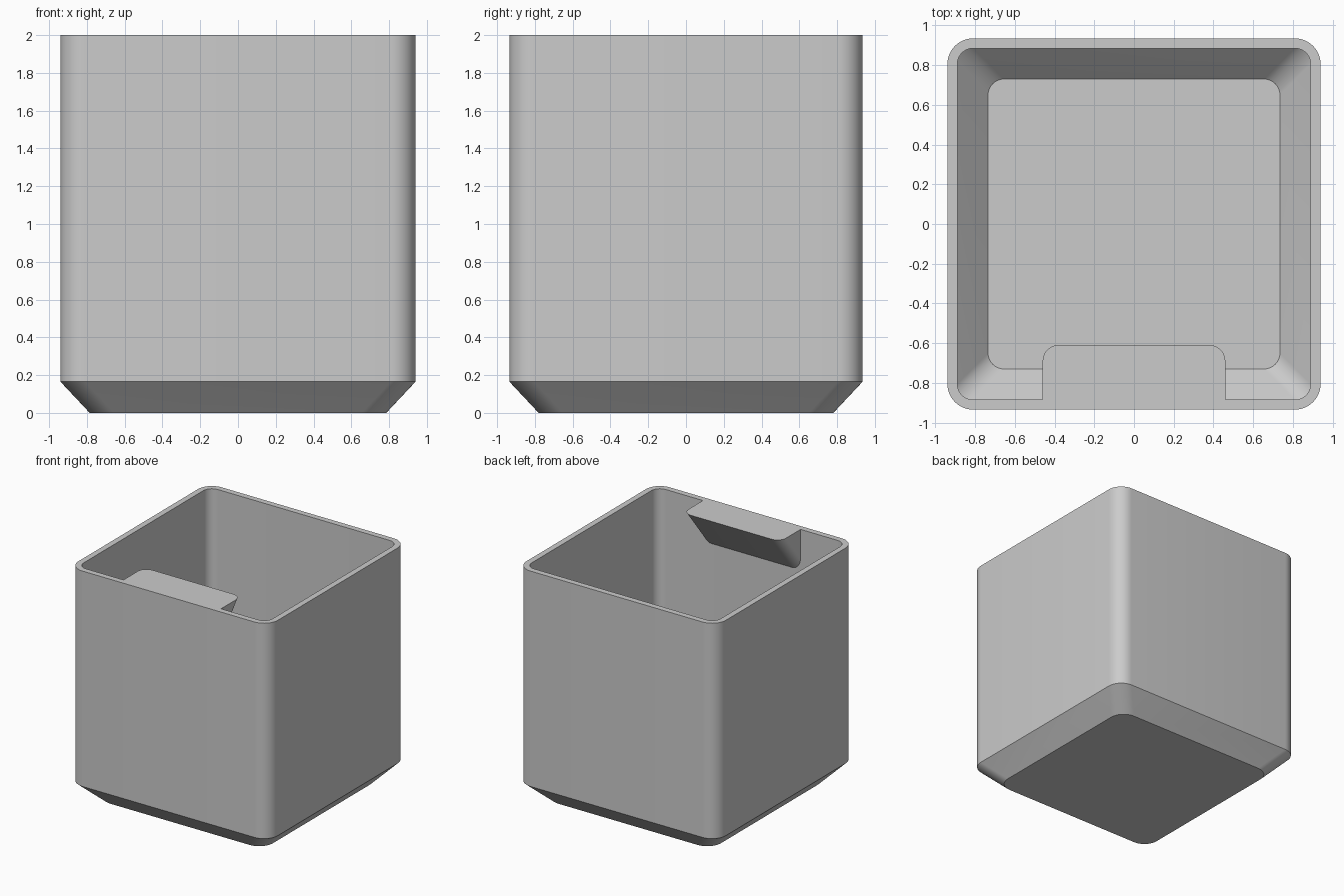
import bpy
import bmesh
from math import sin, cos, pi, radians
from mathutils import Vector

cube = bpy.data.objects.get("Cube")
if cube:
    bpy.data.objects.remove(cube)

HEIGHT, WALL, FLOOR = 2.0, 0.05, 0.06
HALF_X, HALF_Y = 0.94, 0.935
TAPER_IN, TAPER_UP = 0.155, 0.165
R_OUT, R_IN = 0.13, 0.08
STEPS = 10

grey = bpy.data.materials.new("plain grey")
grey.use_nodes = True
GREY = (0.6, 0.6, 0.6, 1)
grey.diffuse_color = GREY
grey.node_tree.nodes["Principled BSDF"].inputs["Base Color"].default_value = GREY


def arc(cx, cy, r, start):
    """Quarter circle, counter-clockwise from the start angle."""
    angles = [start + pi / 2 * i / STEPS for i in range(STEPS + 1)]
    return [(cx + r * cos(a), cy + r * sin(a)) for a in angles]


def rounded_rect(hx, hy, r):
    points = []
    for k, (sx, sy) in enumerate([(1, 1), (-1, 1), (-1, -1), (1, -1)]):
        points += arc(sx * (hx - r), sy * (hy - r), r, k * pi / 2)
    return points


def add_ring(bm, points, z):
    return [bm.verts.new((x, y, z)) for x, y in points]


def bridge(bm, a, b):
    n = len(a)
    for i in range(n):
        j = (i + 1) % n
        bm.faces.new((a[i], a[j], b[j], b[i]))


def finish(bm, name):
    bmesh.ops.recalc_face_normals(bm, faces=bm.faces)
    mesh = bpy.data.meshes.new(name)
    bm.to_mesh(mesh)
    bm.free()
    mesh.materials.append(grey)
    obj = bpy.data.objects.new(name, mesh)
    bpy.context.collection.objects.link(obj)
    bpy.ops.object.select_all(action="DESELECT")
    obj.select_set(True)
    bpy.context.view_layer.objects.active = obj
    bpy.ops.object.shade_smooth_by_angle(angle=radians(25))


# Open bin: outer skin up, across the rim, inner skin down to the floor
bm = bmesh.new()
sections = [
    (TAPER_IN, 0, R_OUT),
    (0, TAPER_UP, R_OUT),
    (0, HEIGHT, R_OUT),
    (WALL, HEIGHT, R_IN),
    (WALL, FLOOR + TAPER_UP, R_IN),
    (WALL + TAPER_IN, FLOOR, R_IN),
]
rings = [add_ring(bm, rounded_rect(HALF_X - d, HALF_Y - d, r), z)
         for d, z, r in sections]
for lower, upper in zip(rings, rings[1:]):
    bridge(bm, lower, upper)
bm.faces.new(rings[0])
bm.faces.new(rings[-1])
finish(bm, "bin_body")

# Label ledge: rounded tab swept down and forward, trimmed at the front wall
LEDGE_X, LEDGE_Y, DEPTH, DROP, R_TAB = 0.46, -0.61, 0.275, 0.345, 0.08
wall_y = LEDGE_Y - DEPTH
back_y = wall_y - DEPTH
tab = arc(LEDGE_X - R_TAB, LEDGE_Y - R_TAB, R_TAB, 0)
tab += arc(-LEDGE_X + R_TAB, LEDGE_Y - R_TAB, R_TAB, pi / 2)
tab += [(-LEDGE_X, back_y), (LEDGE_X, back_y)]
bm = bmesh.new()
top = add_ring(bm, tab, HEIGHT)
low = add_ring(bm, [(x, y - DEPTH) for x, y in tab], HEIGHT - DROP)
bridge(bm, low, top)
bm.faces.new(top)
bm.faces.new(low)
cut = bmesh.ops.bisect_plane(
    bm, geom=bm.verts[:] + bm.edges[:] + bm.faces[:], dist=1e-5,
    plane_co=Vector((0, wall_y, 0)), plane_no=Vector((0, -1, 0)),
    clear_outer=True)
bmesh.ops.holes_fill(bm, edges=[e for e in bm.edges if e.is_boundary])
finish(bm, "label_ledge")
